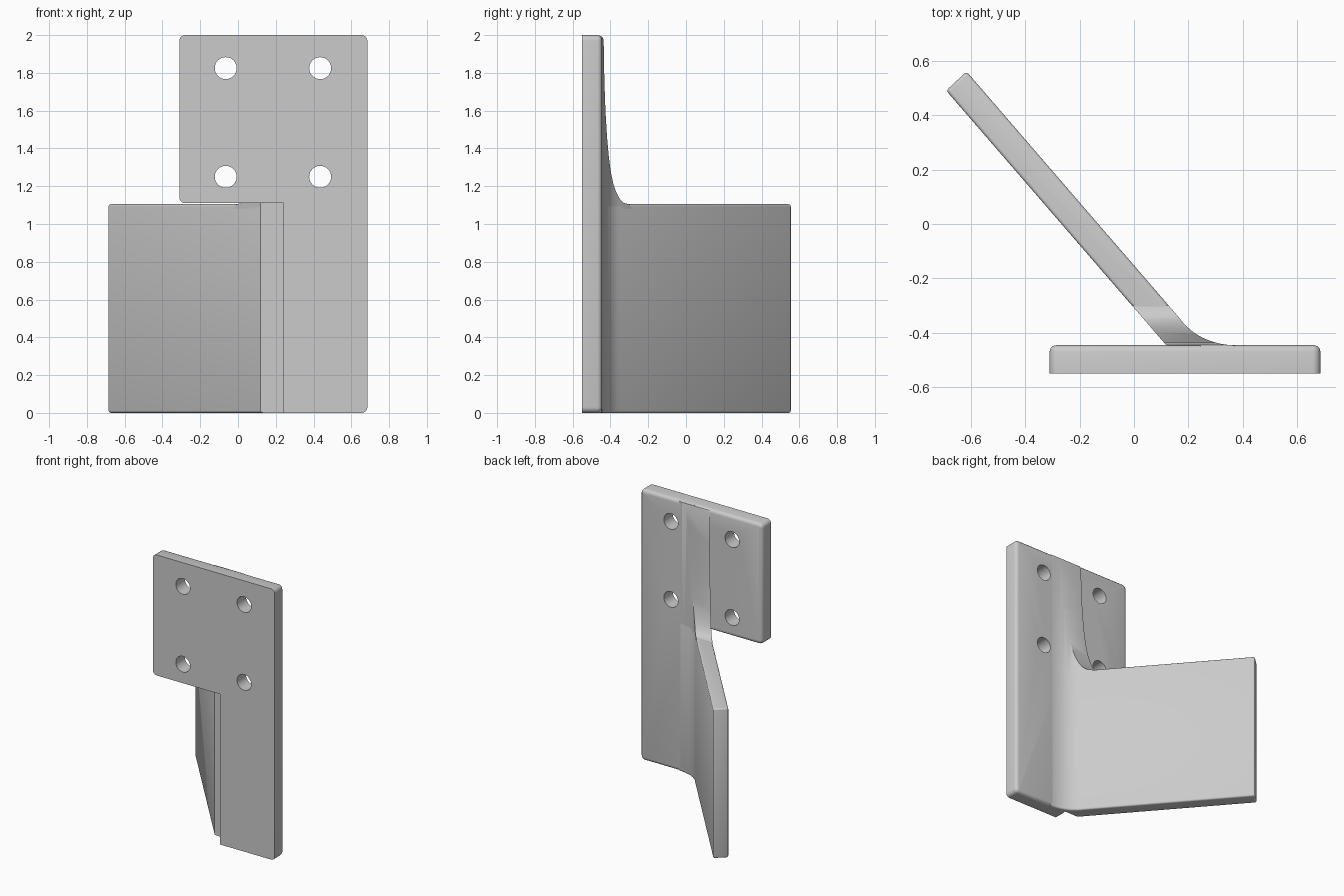
import bpy, bmesh
from math import cos, sin, pi, radians
from mathutils import Vector

cube = bpy.data.objects.get("Cube")
if cube:
    bpy.data.objects.remove(cube)

grey = bpy.data.materials.new("light grey")
grey.use_nodes = True
grey.diffuse_color = (0.6, 0.6, 0.6, 1)
grey.node_tree.nodes["Principled BSDF"].inputs["Base Color"].default_value = (0.6, 0.6, 0.6, 1)


def prism(name, base, offset, bevel_rule=None, width=0.02):
    """Extrude a closed 3D outline, then round the edges that meet the rule."""
    bm = bmesh.new()
    face = bm.faces.new([bm.verts.new(p) for p in base])
    ext = bmesh.ops.extrude_face_region(bm, geom=[face])["geom"]
    moved = [v for v in ext if isinstance(v, bmesh.types.BMVert)]
    bmesh.ops.translate(bm, verts=moved, vec=offset)
    bmesh.ops.recalc_face_normals(bm, faces=bm.faces)
    if bevel_rule:
        edges = [e for e in bm.edges if bevel_rule(e)]
        bmesh.ops.bevel(bm, geom=edges, offset=width, segments=3, profile=0.5,
                        affect='EDGES', clamp_overlap=True)
    mesh = bpy.data.meshes.new(name)
    bm.to_mesh(mesh)
    bm.free()
    mesh.materials.append(grey)
    obj = bpy.data.objects.new(name, mesh)
    bpy.context.collection.objects.link(obj)
    return obj


def boolean(obj, tool, operation):
    mod = obj.modifiers.new(operation.lower(), 'BOOLEAN')
    mod.object, mod.operation, mod.solver = tool, operation, 'EXACT'
    tool.hide_render = True
    tool.hide_set(True)


def smooth(obj):
    bpy.ops.object.select_all(action='DESELECT')
    bpy.context.view_layer.objects.active = obj
    obj.select_set(True)
    for mod in list(obj.modifiers):
        bpy.ops.object.modifier_apply(modifier=mod.name)
    bpy.ops.object.shade_smooth_by_angle(angle=radians(35))


def rounded(corners):
    """Outline whose corners (x, z, radius) are replaced by short curves."""
    out = []
    for i, (x, z, r) in enumerate(corners):
        here = Vector((x, z))
        if not r:
            out.append(here)
            continue
        a = (Vector(corners[i - 1][:2]) - here).normalized() * r
        b = (Vector(corners[(i + 1) % len(corners)][:2]) - here).normalized() * r
        for k in range(6):
            t = k / 5 * pi / 2
            out.append(here + a * (1 - sin(t)) + b * (1 - cos(t)))
    return out


# Mounting plate with a notch at the lower right and rounded back edges
FRONT, BACK = -0.55, -0.445
outline = rounded([(0.24, 0, 0), (0.685, 0, 0.03), (0.685, 2, 0.03),
                   (-0.31, 2, 0.03), (-0.31, 1.11, 0.03), (0.24, 1.11, 0)])
plate = prism("mounting_plate", [(p.x, FRONT, p.y) for p in outline],
              (0, BACK - FRONT, 0),
              lambda e: all(abs(v.co.y - BACK) < 1e-4 for v in e.verts), 0.024)

# Four bolt holes
for x in (-0.065, 0.435):
    for z in (1.25, 1.825):
        ring = [(x + 0.058 * cos(k * pi / 20), -0.7, z + 0.058 * sin(k * pi / 20))
                for k in range(40)]
        boolean(plate, prism("hole_cutter", ring, (0, 0.5, 0)), 'DIFFERENCE')
smooth(plate)

# Footprint of the angled fin, with a curved fillet where it meets the plate
start, control, end = Vector((0.165, -0.343)), Vector((0.235, -0.44)), Vector((0.37, -0.446))
fillet = [start * (1 - t) ** 2 + control * 2 * t * (1 - t) + end * t * t
          for t in (k / 10 for k in range(11))]
footprint = [(0.12, -0.447), (-0.69, 0.49), (-0.615, 0.56)]
footprint += [tuple(p) for p in fillet] + [(0.37, -0.5), (0.245, -0.5), (0.245, -0.447)]


def fin_edge(e):
    mid = (e.verts[0].co + e.verts[1].co) / 2
    upright = abs(e.verts[0].co.z - e.verts[1].co.z) > 0.1
    return mid.y > 0.4 if upright else mid.y > -0.4465


# Angled fin
fin = prism("angled_fin", [(x, y, 0) for x, y in footprint], (0, 0, 1.105), fin_edge, 0.012)
smooth(fin)

# Sweeping gusset that runs from the fin up to the top of the plate
gusset = prism("gusset", [(x, y, 1.07) for x, y in footprint], (0, 0, 1))
sweep = [(-0.6, 1.08), (-0.28, 1.08), (-0.30, 1.104), (-0.33, 1.112), (-0.352, 1.135),
         (-0.37, 1.17), (-0.385, 1.215), (-0.397, 1.27), (-0.408, 1.35), (-0.418, 1.46),
         (-0.426, 1.59), (-0.432, 1.75), (-0.436, 1.975), (-0.444, 1.992),
         (-0.46, 1.998), (-0.6, 1.998)]
limit = prism("gusset_limit", [(-1, y, z) for y, z in sweep], (2, 0, 0))
boolean(gusset, limit, 'INTERSECT')
smooth(gusset)

# Remove the cutters that are no longer needed
for obj in list(bpy.data.objects):
    if obj.name.startswith(("hole_cutter", "gusset_limit")):
        bpy.data.objects.remove(obj)
